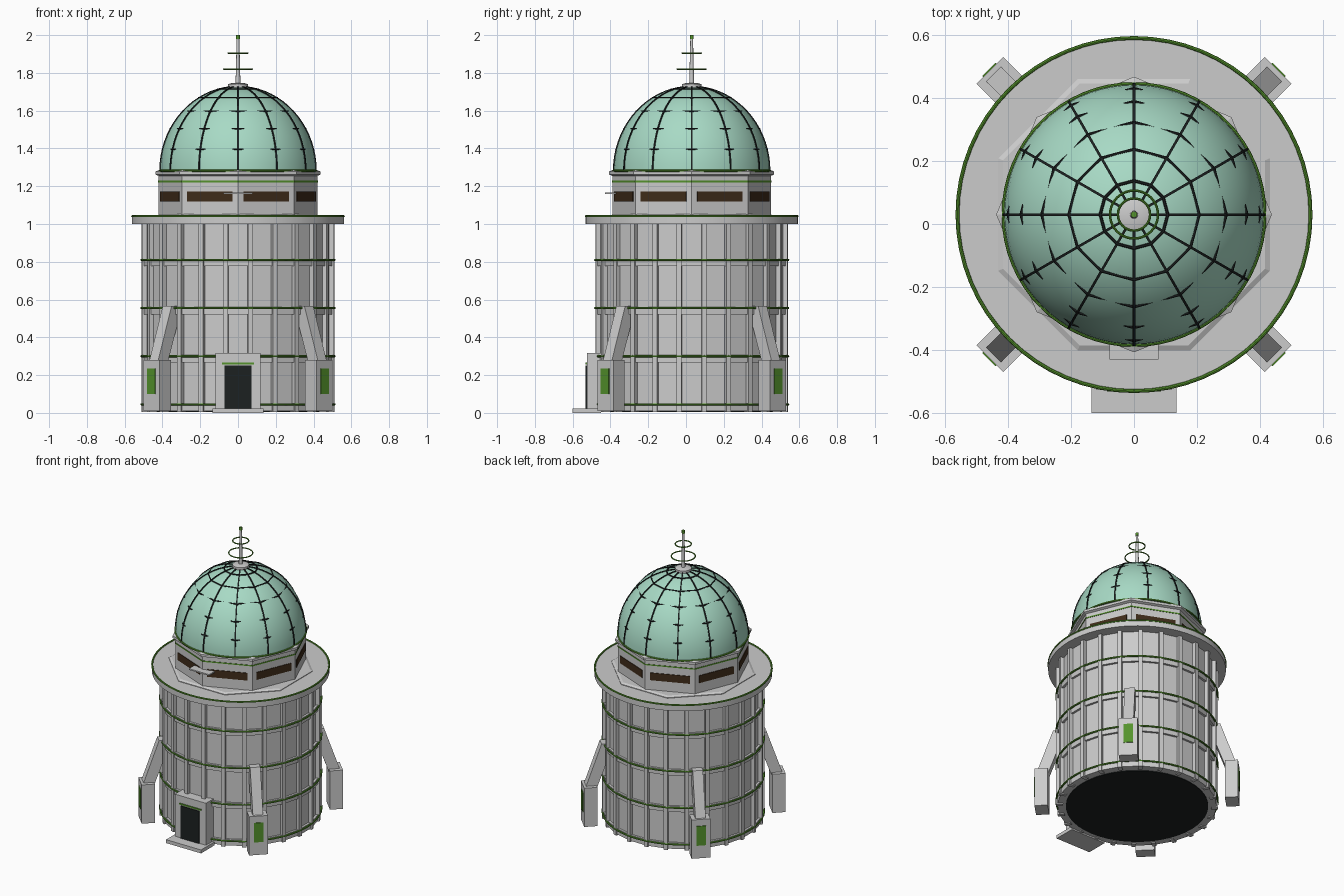
import bpy, bmesh, math
from math import sin, cos, pi, radians
from mathutils import Matrix, Vector

if "Cube" in bpy.data.objects:
    bpy.data.objects.remove(bpy.data.objects["Cube"])

CY = 0.03  # tower axis sits slightly behind the origin


def material(name, rgb):
    m = bpy.data.materials.new(name)
    m.diffuse_color = (*rgb, 1)
    m.use_nodes = True
    m.node_tree.nodes["Principled BSDF"].inputs["Base Color"].default_value = m.diffuse_color
    return m


GREEN = material("green_trim", (0.09, 0.29, 0.025))
MINT = material("dome_mint", (0.39, 0.70, 0.56))
DARK = material("dark", (0.012, 0.015, 0.015))
BROWN = material("window_brown", (0.05, 0.025, 0.01))


def finish(name, bm, mat=None, smooth=False):
    bmesh.ops.recalc_face_normals(bm, faces=bm.faces)
    me = bpy.data.meshes.new(name)
    bm.to_mesh(me)
    bm.free()
    ob = bpy.data.objects.new(name, me)
    bpy.context.collection.objects.link(ob)
    if mat:
        me.materials.append(mat)
    if smooth:
        bpy.context.view_layer.objects.active = ob
        ob.select_set(True)
        bpy.ops.object.shade_smooth_by_angle(angle=radians(35))
        ob.select_set(False)
    return ob


def lathe(name, profile, n, mat=None, smooth=False, offset=0.0, closed=False):
    """Revolve (radius, z) points around the tower axis; ends are capped."""
    bm = bmesh.new()
    rings = []
    for r, z in profile:
        rings.append([bm.verts.new((r * cos(offset + 2 * pi * i / n),
                                    CY + r * sin(offset + 2 * pi * i / n), z)) for i in range(n)])
    pairs = list(zip(rings, rings[1:])) + ([(rings[-1], rings[0])] if closed else [])
    for a, b in pairs:
        for i in range(n):
            j = (i + 1) % n
            bm.faces.new((a[i], a[j], b[j], b[i]))
    if not closed:
        bm.faces.new(rings[0])
        bm.faces.new(rings[-1])
    return finish(name, bm, mat, smooth)


def hoop(name, R, z, t, n, mat, offset=0.0, sides=8):
    prof = [(R + t * cos(2 * pi * k / sides), z + t * sin(2 * pi * k / sides)) for k in range(sides)]
    return lathe(name, prof, n, mat, True, offset, closed=True)


def add_box(bm, x, y, z, M=Matrix()):
    """Box from (min, max) ranges, moved by M."""
    size = Matrix.Diagonal((x[1] - x[0], y[1] - y[0], z[1] - z[0], 1))
    mid = Matrix.Translation((sum(x) / 2, sum(y) / 2, sum(z) / 2))
    bmesh.ops.create_cube(bm, size=1, matrix=M @ mid @ size)


def box(name, x, y, z, mat=None):
    bm = bmesh.new()
    add_box(bm, x, y, z)
    return finish(name, bm, mat)


def spin(a):
    """Turn local +x to angle a around the tower axis."""
    return Matrix.Translation((0, CY, 0)) @ Matrix.Rotation(a, 4, 'Z')


# Main tower wall: 24 flat bays with a projecting band under every green hoop
LEVELS = [0.045, 0.30, 0.555, 0.81]
prof = [(0.505, 0.01), (0.505, 0.05), (0.49, 0.05)]
for z in LEVELS[1:]:
    prof += [(0.49, z - 0.033), (0.505, z - 0.033), (0.505, z + 0.005), (0.49, z + 0.005)]
prof += [(0.49, 1.005)]
HALF = radians(7.5)
lathe("tower_wall", prof, 24, offset=HALF)
lathe("tower_floor", [(0.45, 0.006), (0.45, 0.012)], 48, DARK)
bm = bmesh.new()
for k in range(24):
    add_box(bm, (0.47, 0.513), (-0.013, 0.013), (0.004, 1.005), spin(HALF + k * pi / 12))
finish("wall_ribs", bm)
for i, z in enumerate(LEVELS):
    hoop(f"wall_hoop_{i}", 0.511, z, 0.006, 48, GREEN)

# Overhanging roof deck
lathe("roof_deck", [(0.562, 1.0), (0.562, 1.04)], 64, smooth=True)
hoop("deck_hoop", 0.56, 1.041, 0.006, 64, GREEN)
lathe("deck_plate", [(0.466, 1.039), (0.466, 1.044), (0.45, 1.052)], 8, offset=pi / 8)

# Octagonal drum with windows
lathe("drum", [(0.42, 1.045), (0.42, 1.255), (0.437, 1.262), (0.437, 1.278), (0.42, 1.285)], 8)
lathe("drum_trim", [(0.423, 1.221), (0.423, 1.229)], 8, GREEN)
ap = 0.42 * cos(pi / 8)
bm = bmesh.new()
for k in range(8):
    add_box(bm, (ap - 0.01, ap + 0.004), (-0.13, 0.13), (1.12, 1.172), spin(pi / 8 + k * pi / 4))
finish("drum_windows", bm, BROWN)
box("drum_ledge", (-0.078, 0.078), (-0.43, -0.37), (1.158, 1.167))

# Dome
RX, RZ, Z0 = 0.412, 0.447, 1.28
dome = [(RX * cos(radians(a)), Z0 + RZ * sin(radians(a))) for a in range(0, 90, 5)]
lathe("dome", dome + [(0.005, Z0 + RZ)], 72, MINT, True)
hoop("dome_base_hoop", 0.414, 1.282, 0.006, 64, GREEN)

# Dome meridian ribs (square tubes following the dome)
bm = bmesh.new()
for k in range(12):
    M, last = spin(k * pi / 6), None
    for a in range(0, 86, 5):
        c, s = cos(radians(a)), sin(radians(a))
        ring = [bm.verts.new(M @ Vector(((RX + d) * c, w, Z0 + (RZ + d) * s)))
                for d, w in ((-0.006, -0.004), (0.005, -0.004), (0.005, 0.004), (-0.006, 0.004))]
        if last:
            for i in range(4):
                j = (i + 1) % 4
                bm.faces.new((last[i], last[j], ring[j], ring[i]))
        else:
            bm.faces.new(ring)
        last = ring
    bm.faces.new(last)
finish("dome_ribs", bm, DARK)
# Straight-sided latitude hoops, mostly sunk between ribs
for i in range(1, 6):
    a = radians(15 * i)
    hoop(f"dome_hoop_{i}", (RX + 0.002) * cos(a), Z0 + (RZ + 0.002) * sin(a), 0.005, 12, DARK, sides=6)

# Spire
lathe("spire_base", [(0.052, 1.715), (0.052, 1.74), (0.03, 1.747)], 24, smooth=True)
lathe("spire_pole", [(0.013, 1.74), (0.007, 1.99)], 12, smooth=True)
lathe("spire_tip", [(0.010, 1.98), (0.010, 2.0)], 12, GREEN, True)
hoop("spire_ring_low", 0.076, 1.82, 0.004, 40, GREEN)
hoop("spire_ring_high", 0.051, 1.905, 0.004, 40, GREEN)

# Four diagonal buttresses: foot, slanted strut, green panel
feet, struts, panels = bmesh.new(), bmesh.new(), bmesh.new()
for k in range(4):
    M = spin(pi / 4 + k * pi / 2)
    add_box(feet, (0.562, 0.646), (-0.06, 0.06), (0.01, 0.28), M)
    add_box(panels, (0.64, 0.651), (-0.03, 0.03), (0.10, 0.235), M)
    side = [[struts.verts.new(M @ Vector((r, w, z))) for r, z in
             ((0.64, 0.25), (0.53, 0.567), (0.45, 0.567), (0.565, 0.25))] for w in (-0.033, 0.033)]
    for s in side:
        struts.faces.new(s)
    for i in range(4):
        j = (i + 1) % 4
        struts.faces.new((side[0][i], side[0][j], side[1][j], side[1][i]))
finish("buttress_feet", feet)
finish("buttress_struts", struts)
finish("buttress_panels", panels, GREEN)

# Entrance
box("door_frame", (-0.12, 0.12), (-0.525, -0.42), (0.01, 0.317))
box("door", (-0.071, 0.071), (-0.531, -0.50), (0.02, 0.25), DARK)
box("door_trim", (-0.085, 0.085), (-0.531, -0.51), (0.257, 0.266), GREEN)
box("door_step", (-0.135, 0.135), (-0.60, -0.45), (0.0, 0.024))
